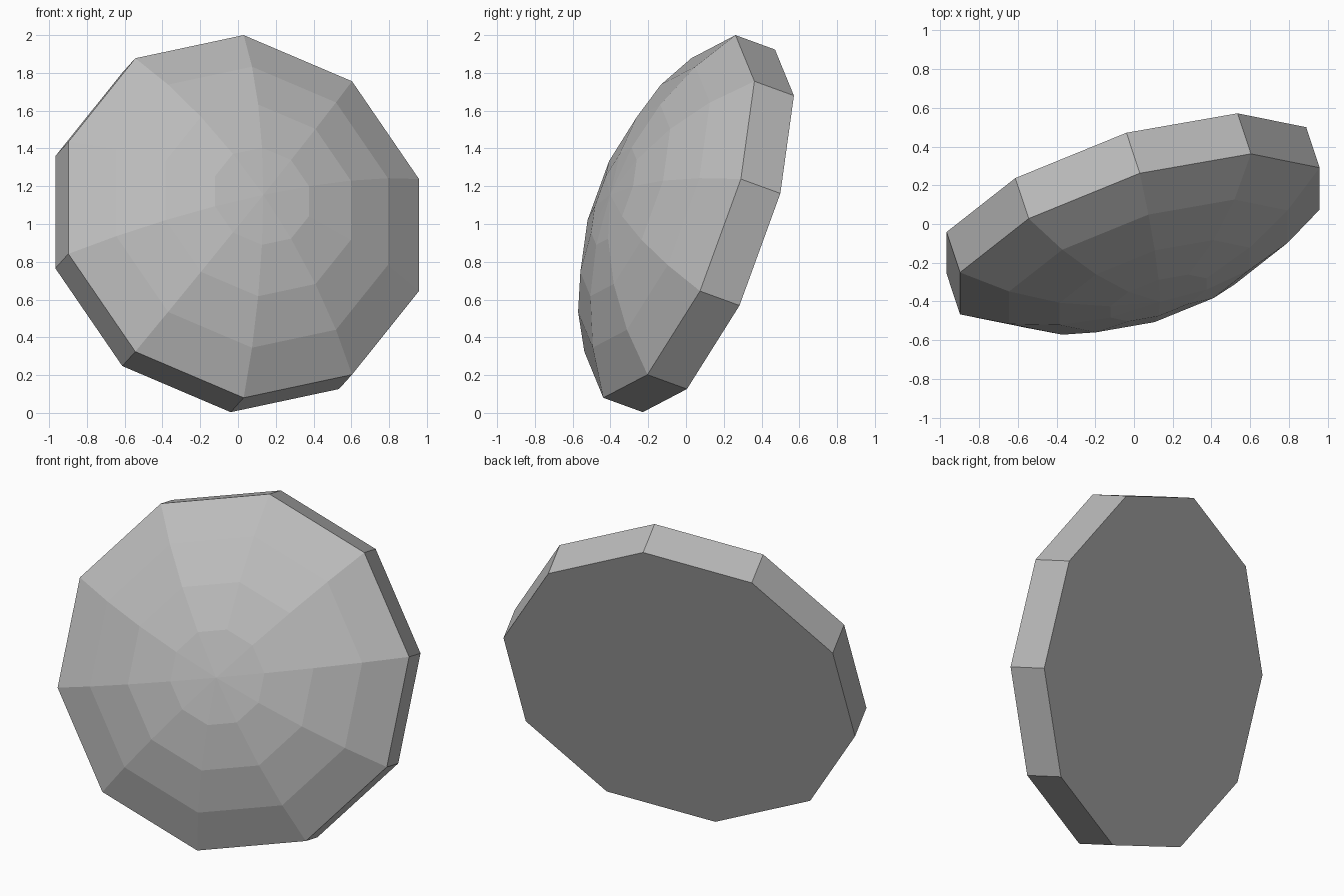
import bpy, bmesh
from math import sin, cos, radians, tau
from mathutils import Vector, Matrix

cube = bpy.data.objects.get("Cube")
if cube:
    bpy.data.objects.remove(cube, do_unlink=True)

SIDES, RINGS = 10, 4
SPHERE, HALF_ANGLE = 1.667, radians(37.8)
THICKNESS = 0.233

# Plain grey material
grey = bpy.data.materials.new("plain_grey")
grey.use_nodes = True
colour = (0.5, 0.5, 0.5, 1)
grey.diffuse_color = colour
grey.node_tree.nodes["Principled BSDF"].inputs["Base Color"].default_value = colour

# Half profile: straight rim, then a shallow spherical cap up to the apex
angles = [HALF_ANGLE * (1 - i / RINGS) for i in range(RINGS + 1)]
profile = [(SPHERE * sin(a), SPHERE * (cos(a) - cos(HALF_ANGLE))) for a in angles]
profile.insert(0, (profile[0][0], -THICKNESS))

# Lathe the profile into a ten-sided dome and close the flat back
bm = bmesh.new()
verts = [bm.verts.new((r, 0, h)) for r, h in profile]
edges = [bm.edges.new(pair) for pair in zip(verts, verts[1:])]
bmesh.ops.spin(bm, geom=verts + edges, cent=(0, 0, 0), axis=(0, 0, 1),
               angle=tau, steps=SIDES)
bmesh.ops.remove_doubles(bm, verts=bm.verts[:], dist=0.001)
bmesh.ops.holes_fill(bm, edges=[e for e in bm.edges if e.is_boundary], sides=0)
bmesh.ops.recalc_face_normals(bm, faces=bm.faces[:])

# Lean the dome so that it faces forward, slightly up and to its left
normal = Vector((0.296, -0.897, 0.327)).normalized()
up = Vector((0, 0.35, 0.96))
up = (up - normal * up.dot(normal)).normalized()
tilt = Matrix((up, normal.cross(up), normal)).transposed().to_4x4()
bm.transform(Matrix.Translation((0.03, -0.088, 1.04)) @ tilt)

mesh = bpy.data.meshes.new("faceted_dome")
bm.to_mesh(mesh)
bm.free()
mesh.materials.append(grey)
dome = bpy.data.objects.new("faceted_dome", mesh)
bpy.context.collection.objects.link(dome)
